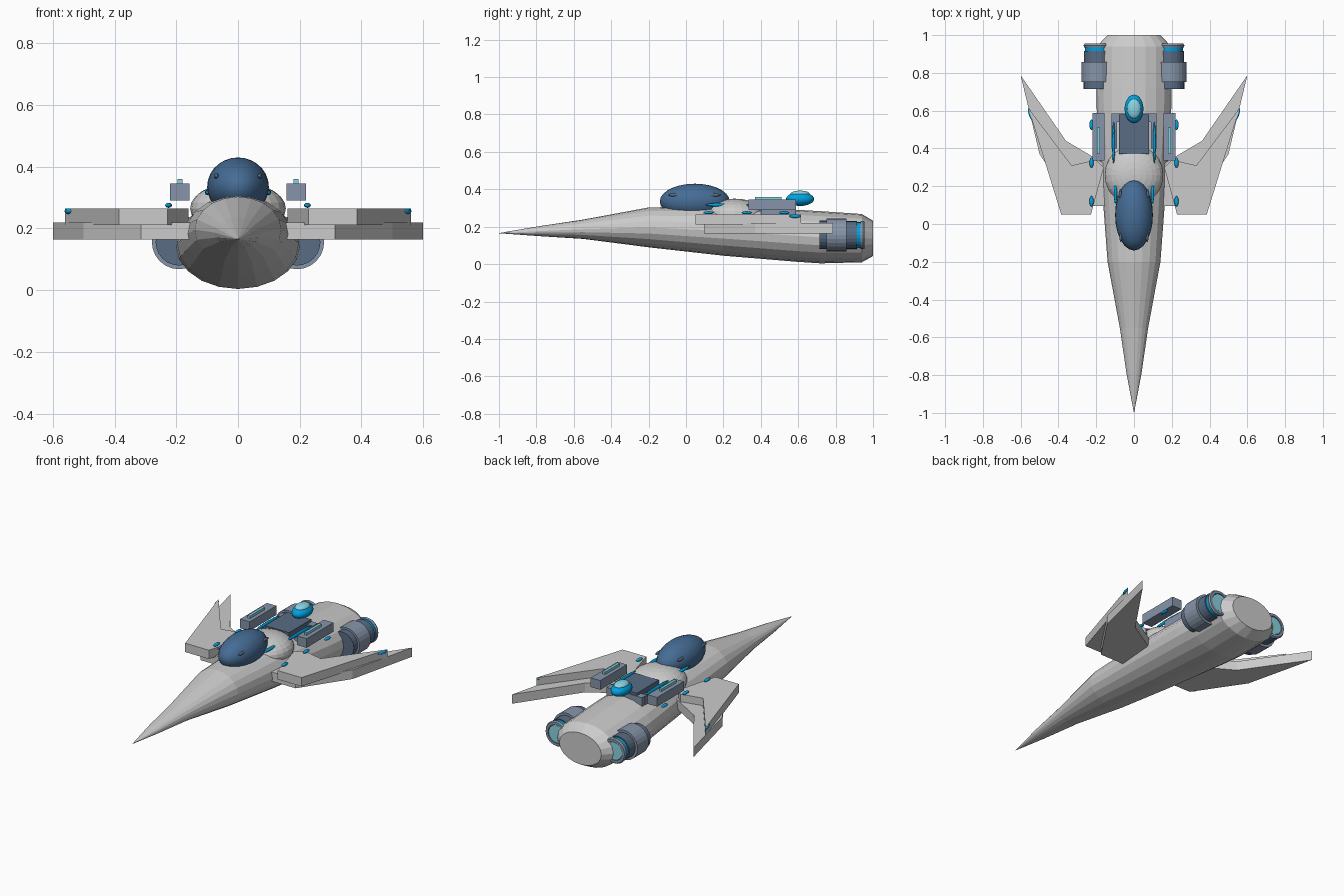
import bpy, bmesh, math
from mathutils import Matrix, Vector

if "Cube" in bpy.data.objects:
    bpy.data.objects.remove(bpy.data.objects["Cube"])


def material(name, rgb):
    m = bpy.data.materials.new(name)
    m.diffuse_color = (*rgb, 1)
    m.use_nodes = True
    m.node_tree.nodes["Principled BSDF"].inputs["Base Color"].default_value = m.diffuse_color
    return m


GLASS = material("canopy_blue", (0.06, 0.15, 0.30))
DARK = material("dark_slate", (0.10, 0.15, 0.23))
SLATE = material("slate", (0.24, 0.30, 0.40))
CYAN = material("cyan", (0.0, 0.36, 0.75))
GLOW = material("pale_cyan", (0.25, 0.65, 0.75))


def finish(name, bm, mat=None, smooth=False):
    bmesh.ops.recalc_face_normals(bm, faces=bm.faces)
    me = bpy.data.meshes.new(name)
    bm.to_mesh(me)
    bm.free()
    if mat:
        me.materials.append(mat)
    ob = bpy.data.objects.new(name, me)
    bpy.context.collection.objects.link(ob)
    for p in me.polygons:
        p.use_smooth = smooth
    return ob


def box(name, lo, hi, mat=None):
    bm = bmesh.new()
    lo, hi = Vector(lo), Vector(hi)
    bmesh.ops.create_cube(bm, size=1, matrix=Matrix.Translation((lo + hi) / 2)
                          @ Matrix.Diagonal((*(hi - lo), 1)))
    return finish(name, bm, mat)


def ellipsoid(name, c, r, mat=None, turn=0, seg=24, rings=14, smooth=True):
    bm = bmesh.new()
    bmesh.ops.create_uvsphere(bm, u_segments=seg, v_segments=rings, radius=1,
                              matrix=Matrix.Translation(c) @ Matrix.Rotation(turn, 4, 'Z')
                              @ Matrix.Diagonal((*r, 1)))
    return finish(name, bm, mat, smooth)


def loft(name, rings, sides, mat=None):
    """Rings of (x, y, z, half width, half height) joined along y."""
    bm = bmesh.new()
    loops = []
    for x, y, z, rx, rz in rings:
        loops.append([bm.verts.new((x + rx * math.cos(2 * math.pi * i / sides), y,
                                    z + rz * math.sin(2 * math.pi * i / sides)))
                      for i in range(sides)])
    for a, b in zip(loops, loops[1:]):
        for i in range(sides):
            j = (i + 1) % sides
            bm.faces.new((a[i], a[j], b[j], b[i]))
    bm.faces.new(loops[0])
    bm.faces.new(loops[-1])
    bmesh.ops.remove_doubles(bm, verts=bm.verts, dist=1e-5)
    return finish(name, bm, mat)


def slab(name, outline, z0, z1, s):
    bm = bmesh.new()
    f = bm.faces.new([bm.verts.new((s * x, y, z0)) for x, y in outline])
    ext = bmesh.ops.extrude_face_region(bm, geom=[f])
    for v in ext["geom"]:
        if isinstance(v, bmesh.types.BMVert):
            v.co.z = z1
    return finish(name, bm)


# Fuselage: y, half width, bottom, top
stations = [(-1, .0005, .165, .166), (-.79, .04, .150, .202), (-.55, .075, .135, .238),
            (-.2, .14, .090, .303), (.2, .17, .045, .31), (.6, .197, .012, .29),
            (.72, .2, .004, .283), (.94, .197, .010, .268), (1, .14, .043, .232)]
loft("fuselage", [(0, y, (a + b) / 2, w, (b - a) / 2) for y, w, a, b in stations], 20)

# Canopy, fairing and dorsal equipment
ellipsoid("canopy", (0, .047, .335), (.1, .187, .095), GLASS)
ellipsoid("canopy_fairing", (0, .26, .265), (.155, .16, .085), smooth=False)
box("dorsal_deck", (-.08, .37, .26), (.08, .58, .33), DARK)
box("deck_frame", (-.118, .54, .26), (.118, .585, .315), SLATE)
ellipsoid("sensor_dome", (0, .61, .348), (.05, .075, .037), CYAN)
ellipsoid("sensor_cap", (0, .61, .375), (.036, .052, .018), GLOW)

lower = [(.14, .095), (.315, .095), (.5, .37), (.6, .787), (.36, .44), (.14, .31)]
upper = [(.228, .05), (.385, .05), (.56, .615), (.33, .31), (.20, .34), (.16, .30)]

for side, s in (("right", 1), ("left", -1)):
    def span(name, x0, x1, y0, y1, z0, z1, mat):
        a, b = sorted((s * x0, s * x1))
        return box(f"{side}_{name}", (a, y0, z0), (b, y1, z1), mat)

    # Two-layer swept wings
    slab(f"{side}_lower_wing", lower, .165, .22, s)
    slab(f"{side}_upper_wing", upper, .212, .265, s)
    ellipsoid(f"{side}_wing_tip_light", (s * .55, .583, .256), (.008, .032, .009), CYAN,
              s * -.3, 12, 8)
    for i, y in enumerate((.12, .325, .525)):
        ellipsoid(f"{side}_marker_light_{i}", (s * .225, y, .275), (.011, .028, .008),
                  CYAN, 0, 12, 8)

    # Shoulder pods and light strips
    span("shoulder_pod", .157, .22, .335, .587, .29, .345, SLATE)
    span("pod_strip", .18, .196, .37, .51, .345, .36, GLOW)
    span("deck_post", .09, .12, .4, .56, .26, .31, SLATE)
    ellipsoid(f"{side}_deck_strip", (s * .108, .43, .313), (.008, .115, .012), CYAN, 0, 12, 8)
    ellipsoid(f"{side}_fairing_strip", (s * .098, .165, .317), (.009, .06, .009), CYAN,
              0, 12, 8)
    for i, (x, y) in enumerate(((.07, -.06), (.073, .15))):
        ellipsoid(f"{side}_canopy_clip_{i}", (s * x, y, .37), (.008, .035, .009), DARK,
                  0, 12, 8)

    # Engines
    ex, ez = s * .191, .156

    def tube(name, prof, mat):
        loft(f"{side}_{name}", [(ex, y, ez, r, r) for y, r in prof], 24, mat)

    tube("engine_intake", [(.715, .076), (.76, .076)], DARK)
    tube("engine_body", [(.752, .088), (.857, .088)], SLATE)
    tube("engine_neck", [(.85, .074), (.915, .074)], DARK)
    tube("engine_band", [(.912, .068), (.936, .068)], CYAN)
    tube("engine_glow", [(.93, .052), (.952, .052)], GLOW)
    bm = bmesh.new()
    prof = [(.934, .055), (.934, .072), (.946, .076), (.955, .070), (.955, .055)]
    vs = [bm.verts.new((ex + r, y, ez)) for y, r in prof]
    es = [bm.edges.new((vs[i], vs[(i + 1) % 5])) for i in range(5)]
    bmesh.ops.spin(bm, geom=vs + es, cent=(ex, 0, ez), axis=(0, 1, 0),
                   angle=2 * math.pi, steps=24, use_merge=True)
    finish(f"{side}_nozzle_ring", bm, SLATE)
